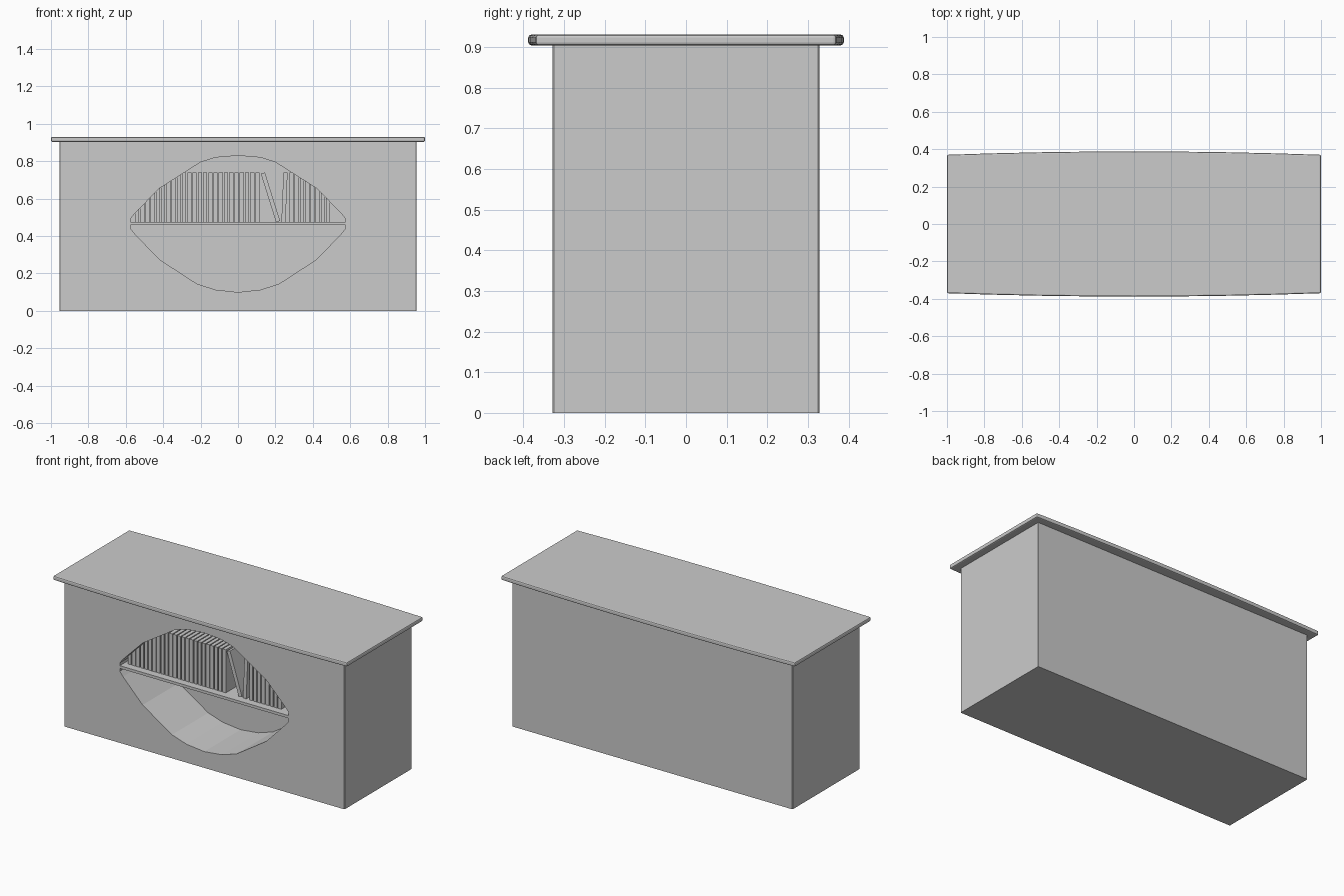
import bpy, bmesh, math

if "Cube" in bpy.data.objects:
    bpy.data.objects.remove(bpy.data.objects["Cube"])


def prism(name, outline, to_a, to_b):
    """Closed solid from a 2D outline, placed by two mapping functions."""
    bm = bmesh.new()
    a = [bm.verts.new(to_a(*p)) for p in outline]
    b = [bm.verts.new(to_b(*p)) for p in outline]
    n = len(outline)
    bm.faces.new(a)
    bm.faces.new(b[::-1])
    for i in range(n):
        j = (i + 1) % n
        bm.faces.new((a[j], a[i], b[i], b[j]))
    bmesh.ops.recalc_face_normals(bm, faces=bm.faces)
    me = bpy.data.meshes.new(name)
    bm.to_mesh(me)
    bm.free()
    ob = bpy.data.objects.new(name, me)
    bpy.context.collection.objects.link(ob)
    return ob


def standing(name, outline, z0, z1):
    return prism(name, outline, lambda x, y: (x, y, z0), lambda x, y: (x, y, z1))


def facing(name, outline, y0, y1):
    return prism(name, outline, lambda x, z: (x, y0, z), lambda x, z: (x, y1, z))


def apply_modifier(ob, mod):
    bpy.context.view_layer.objects.active = ob
    bpy.ops.object.modifier_apply(modifier=mod.name)


HX, HY, BODY_TOP, TOP = 0.955, 0.328, 0.905, 0.93
FRONT, BACK = -HY, 0.025

# Counter body with tiny chamfers on the upright corners
c = 0.003
half = [(HX - c, -HY), (HX, c - HY), (HX, HY - c), (HX - c, HY)]
body = standing("counter_body", half + [(-x, y) for x, y in reversed(half)], 0, BODY_TOP)

# Faceted lens opening, split by a shelf left at mid height
upper = [(0.575, 0.475), (0.575, 0.492), (0.553, 0.52), (0.42, 0.655),
         (0.2, 0.795), (0.12, 0.82), (0, 0.83)]
lower = [(0.575, 0.458), (0.575, 0.441), (0.553, 0.413), (0.42, 0.275),
         (0.22, 0.145), (0.12, 0.113), (0, 0.1)]
for name, arc in (("upper_cutter", upper), ("lower_cutter", lower)):
    outline = arc + [(-x, z) for x, z in reversed(arc[:-1])]
    cutter = facing(name, outline, FRONT - 0.1, BACK)
    cutter.hide_render = True
    mod = body.modifiers.new("opening", 'BOOLEAN')
    mod.operation, mod.solver, mod.object = 'DIFFERENCE', 'EXACT', cutter
    apply_modifier(body, mod)
    bpy.data.objects.remove(cutter)

# Countertop with gently bowed long sides and chamfered rim
edge = [(x / 4, 0.37 + 0.018 * (1 - (x / 4) ** 2)) for x in range(-4, 5)]
top = standing("countertop", [(x, -y) for x, y in edge] + edge[::-1], BODY_TOP - 0.001, TOP)
mod = top.modifiers.new("rim", 'BEVEL')
mod.width, mod.segments, mod.limit_method = 0.007, 2, 'ANGLE'
mod.angle_limit = math.radians(30)
apply_modifier(top, mod)

# Books on the shelf: bottom-left x, top-left x and thickness
SHELF, BOOK_TOP = 0.475, 0.74
PITCH, THICK = 0.028, 0.022
books = [(0.093 - i * PITCH,) * 2 for i in range(24)]
books += [(0.275 + i * PITCH,) * 2 for i in range(8)]
books += [(0.203, 0.122), (0.232, 0.243)]
for i, (xb, xt) in enumerate(books):
    # leaning books drop one bottom corner and lift one top corner
    tilt = THICK * (xb - xt) / (BOOK_TOP - SHELF)
    lo, hi = max(-tilt, 0), max(tilt, 0)
    outline = [(xb, SHELF + lo * 0.9), (xb + THICK, SHELF + hi * 0.9),
               (xt + THICK, BOOK_TOP - lo * 0.9), (xt, BOOK_TOP - hi * 0.9)]
    facing(f"book_{i + 1}", outline, FRONT + 0.045, FRONT + 0.24)
